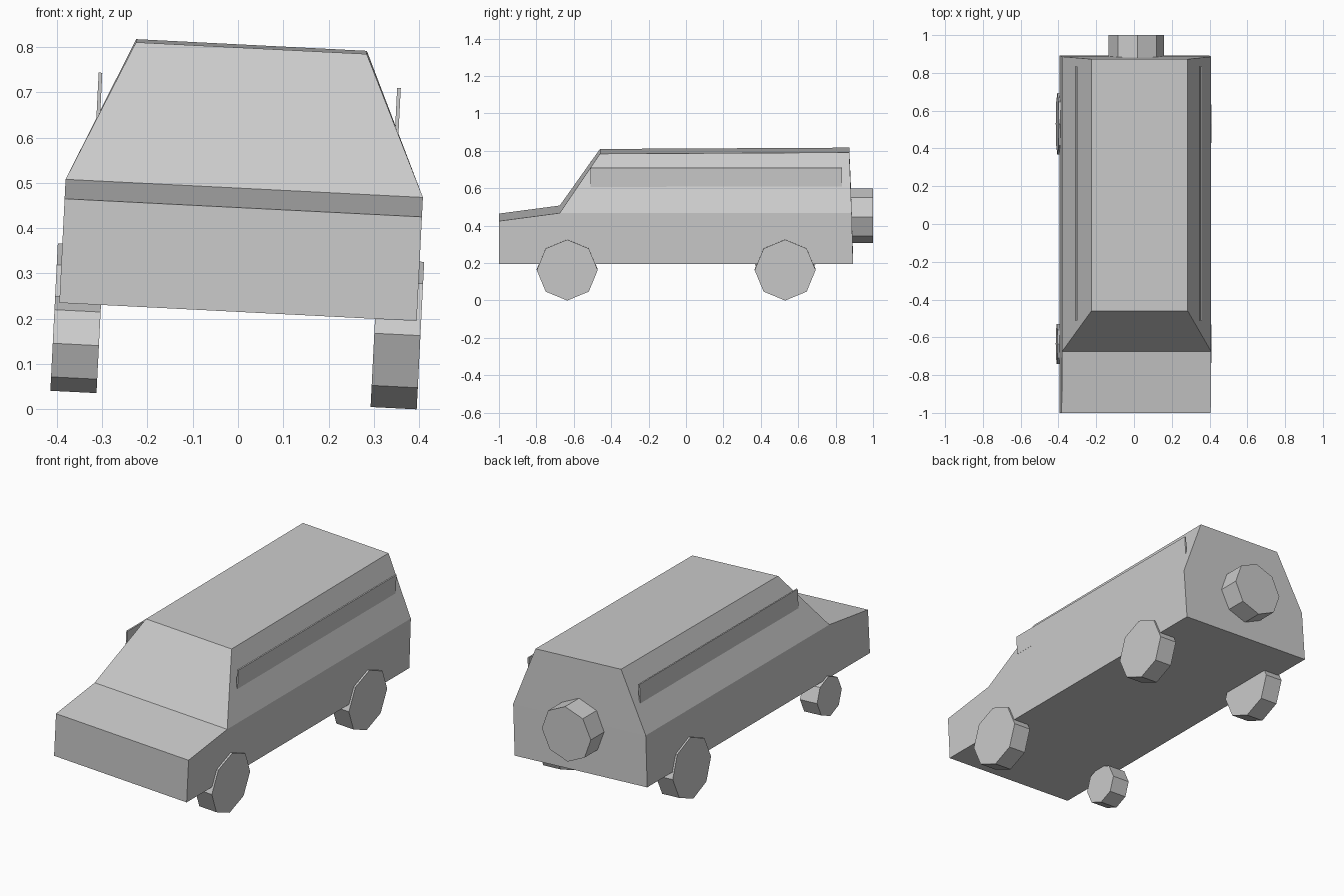
import bpy, bmesh, math
from mathutils import Matrix, Vector

if "Cube" in bpy.data.objects:
    bpy.data.objects.remove(bpy.data.objects["Cube"])

grey = bpy.data.materials.new("light grey")
grey.diffuse_color = (0.6, 0.6, 0.6, 1)
grey.use_nodes = True
grey.node_tree.nodes["Principled BSDF"].inputs["Base Color"].default_value = grey.diffuse_color

# the whole car leans sideways: parts are built upright, then rolled about y
LEAN = Matrix.Translation((0, 0, 0.215)) @ Matrix.Rotation(math.radians(2.9), 4, 'Y')


def finish(name, bm):
    bmesh.ops.recalc_face_normals(bm, faces=bm.faces)
    bm.transform(LEAN)
    mesh = bpy.data.meshes.new(name)
    bm.to_mesh(mesh)
    bm.free()
    mesh.materials.append(grey)
    obj = bpy.data.objects.new(name, mesh)
    bpy.context.collection.objects.link(obj)


def wheel(name, centre, radius, depth, axis):
    # eight-sided disc with its corners on the vertical and horizontal axes
    bm = bmesh.new()
    side = Vector((0, 1, 0)) if axis == 'X' else Vector((1, 0, 0))
    along = Vector((1, 0, 0)) if axis == 'X' else Vector((0, 1, 0))
    rings = []
    for s in (-0.5, 0.5):
        rings.append([bm.verts.new(Vector(centre) + along * depth * s
                      + side * radius * math.cos(i * math.pi / 4)
                      + Vector((0, 0, radius * math.sin(i * math.pi / 4))))
                      for i in range(8)])
        bm.faces.new(rings[-1])
    for i in range(8):
        j = (i + 1) % 8
        bm.faces.new((rings[0][i], rings[0][j], rings[1][j], rings[1][i]))
    finish(name, bm)


# body: one outline of (half width, y, z), mirrored and bridged
outline = [(0.395, -1.0, 0.0), (0.395, -1.0, 0.23), (0.395, -0.675, 0.273),
           (0.255, -0.46, 0.583), (0.255, 0.873, 0.59),
           (0.395, 0.886, 0.273), (0.395, 0.893, 0.0)]
bm = bmesh.new()
right, left = [[bm.verts.new((s * w, y, z)) for w, y, z in outline] for s in (1, -1)]
for v in (right, left):
    bm.faces.new([v[i] for i in (0, 1, 2, 5, 6)])   # lower side
    bm.faces.new([v[i] for i in (2, 3, 4, 5)])      # upper side
for i in range(7):
    j = (i + 1) % 7
    bm.faces.new((right[i], right[j], left[j], left[i]))
finish("body", bm)

# road wheels: the front left one is smaller
for name, s, y, r in (("front_right_wheel", 1, -0.635, 0.163),
                      ("rear_right_wheel", 1, 0.53, 0.163),
                      ("front_left_wheel", -1, -0.635, 0.105),
                      ("rear_left_wheel", -1, 0.53, 0.163)):
    wheel(name, (s * 0.354, y, r - 0.195), r, 0.102, 'X')

# spare wheel on the tail
wheel("spare_wheel", (0, 0.94, 0.239), 0.146, 0.12, 'Y')

# thin roof rails standing on the sloped sides
for name, s in (("right_rail", 1), ("left_rail", -1)):
    bm = bmesh.new()
    bmesh.ops.create_cube(bm, size=1, matrix=Matrix.Translation((s * 0.33, 0.162, 0.461))
                          @ Matrix.Diagonal((0.008, 1.344, 0.102, 1)))
    finish(name, bm)
